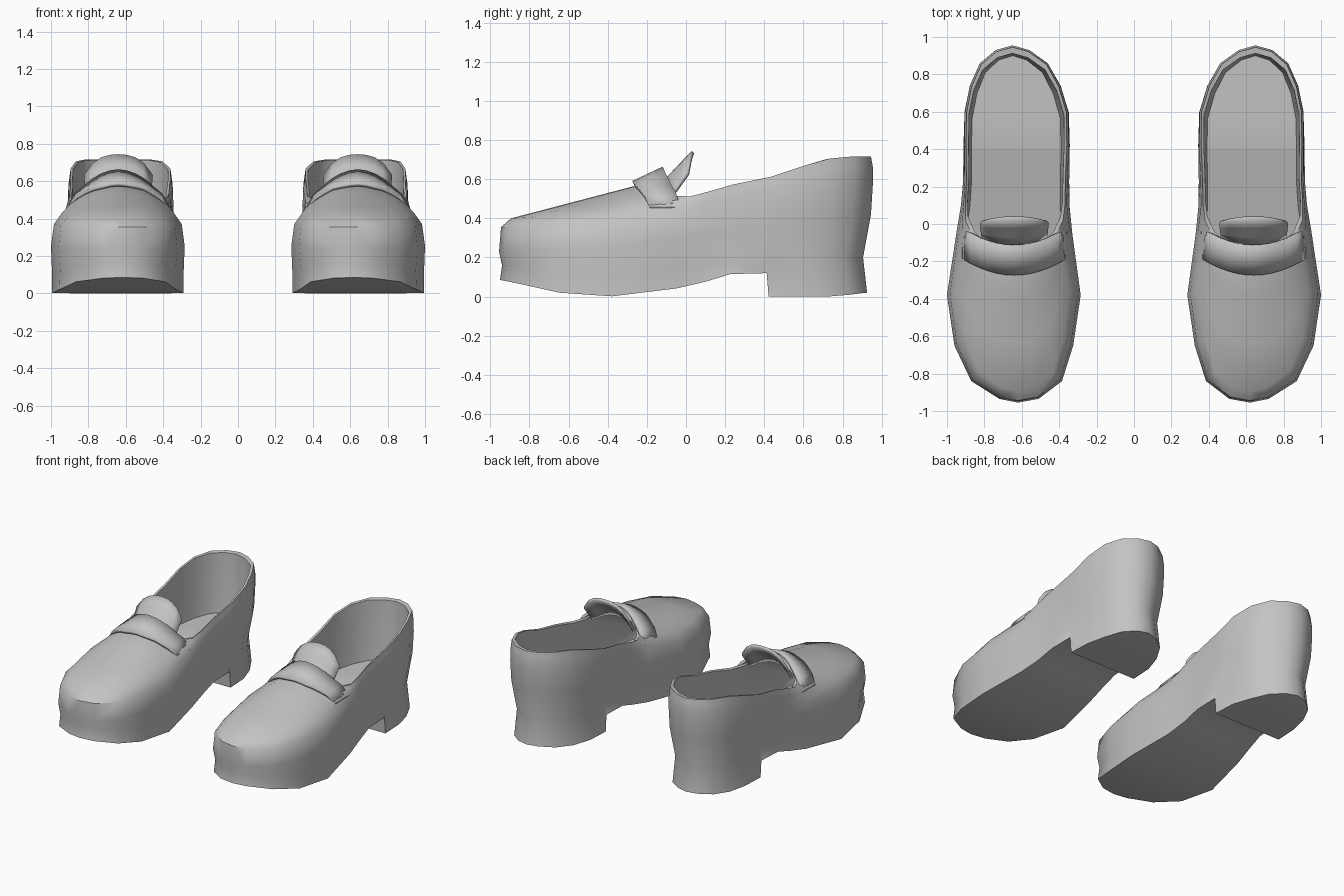
import bpy
import bmesh
from mathutils import Vector
from mathutils.bvhtree import BVHTree

cube = bpy.data.objects.get("Cube")
if cube:
    bpy.data.objects.remove(cube, do_unlink=True)

grey = bpy.data.materials.new("plain_grey")
grey.use_nodes = True
grey.diffuse_color = (0.55, 0.55, 0.55, 1)
for node in grey.node_tree.nodes:
    if node.type == 'BSDF_PRINCIPLED':
        node.inputs["Base Color"].default_value = (0.55, 0.55, 0.55, 1)

CENTRE = 0.64

# Widest outline of one shoe, toe to heel: y, inner x, outer x
TOE, HEEL = (0.62, -0.955), (0.65, 0.955)
OUTLINE = [(-0.935, 0.51, 0.72), (-0.84, 0.385, 0.87), (-0.65, 0.325, 0.96),
           (-0.38, 0.285, 1.0), (-0.05, 0.33, 0.95), (0.1, 0.345, 0.925),
           (0.23, 0.345, 0.915), (0.42, 0.34, 0.915), (0.43, 0.34, 0.915),
           (0.6, 0.345, 0.91), (0.74, 0.39, 0.88), (0.86, 0.46, 0.825),
           (0.93, 0.56, 0.74)]

# Profiles along the shoe: (y, value)
SOLE = [(-0.95, 0.085), (-0.83, 0.06), (-0.65, 0.02), (-0.4, 0), (-0.15, 0.02),
        (0.08, 0.07), (0.23, 0.115), (0.42, 0.12), (0.43, 0), (0.78, 0), (0.95, 0.02)]
SOLE_INSET = [(-0.95, 0.005), (-0.4, 0.005), (0.1, 0.01), (0.95, 0.03)]
WELT = [(-0.95, 0.16), (-0.4, 0.1), (0.1, 0.16), (0.43, 0.2)]
WELT_INSET = [(-0.95, 0.015), (-0.4, 0.005), (0.1, 0.02), (0.43, 0.03), (0.95, 0.05)]
BELLY = [(-0.95, 0.23), (-0.4, 0.25), (0.43, 0.37), (0.95, 0.42)]
BELLY_INSET = [(-0.95, 0), (0.1, 0), (0.95, 0.01)]
SHOULDER = [(-0.95, 0.355), (-0.4, 0.37), (0, 0.38), (0.43, 0.48), (0.95, 0.58)]
SHOULDER_INSET = [(-0.95, 0.01), (-0.4, 0.015), (0.1, 0.01), (0.95, 0)]
EDGE = [(-0.95, 0.4), (-0.6, 0.418), (-0.38, 0.43), (-0.05, 0.45), (0.43, 0.56), (0.95, 0.66)]
EDGE_INSET = [(-0.95, 0.06), (-0.4, 0.055), (-0.05, 0.03), (0.1, 0.015), (0.95, 0)]
RIM = [(-0.95, 0.6), (-0.84, 0.575), (-0.65, 0.54), (-0.38, 0.515), (-0.05, 0.512),
       (0.1, 0.535), (0.23, 0.572), (0.43, 0.612), (0.7, 0.7), (0.82, 0.716), (0.95, 0.716)]
RIM_Y = [(-0.955, -0.13), (-0.84, -0.125), (-0.65, -0.11), (-0.38, -0.07),
         (-0.05, 0.02), (0.1, 0.11), (0.955, 0.945)]
RIM_WIDTH = [(-0.95, 0.5), (-0.65, 0.58), (-0.38, 0.62), (-0.05, 0.84), (0.1, 0.92), (0.95, 0.96)]
INSOLE = [(-0.95, 0.14), (-0.4, 0.1), (0.1, 0.2), (0.43, 0.27), (0.95, 0.28)]


def at(profile, y):
    """Linear value of a profile at y."""
    if y <= profile[0][0]:
        return profile[0][1]
    for (a, u), (b, v) in zip(profile, profile[1:]):
        if y <= b:
            return u + (v - u) * (y - a) / (b - a)
    return profile[-1][1]


LOOP = ([TOE] + [(i, y) for y, i, o in OUTLINE] + [HEEL]
        + [(o, y) for y, i, o in reversed(OUTLINE)])
COUNT, HALF = len(LOOP), len(OUTLINE)


def inset_ring(inset, height, lift=0.0):
    """The outline drawn in by an inset profile, at a height profile."""
    ring = []
    for x, y in LOOP:
        d = at(inset, y)
        ring.append(Vector((CENTRE + (x - CENTRE) * (1 - d / 0.33),
                            y * (1 - d / 0.95), at(height, y) + lift)))
    return ring


def shoe_rings():
    outer = [inset_ring(SOLE_INSET, SOLE), inset_ring(WELT_INSET, WELT),
             inset_ring(BELLY_INSET, BELLY), inset_ring(SHOULDER_INSET, SHOULDER),
             inset_ring(EDGE_INSET, EDGE)]
    rim = [Vector((CENTRE + (x - CENTRE) * at(RIM_WIDTH, y), at(RIM_Y, y), at(RIM, y)))
           for x, y in LOOP]
    vamp = [[a.lerp(b, f) for a, b in zip(outer[-1], rim)] for f in (1 / 3, 2 / 3)]
    lip = [Vector((CENTRE + (p.x - CENTRE) * 0.95,
                   0.4 + (p.y - 0.4) * 0.94, p.z - 0.004)) for p in rim]
    lining = inset_ring([(0, 0.045)], INSOLE, 0.1)
    floor = inset_ring([(0, 0.055)], INSOLE)
    return outer + vamp + [rim, lip, lining, floor]


def finish(name, bm, side):
    """Place a mesh on one side and shade it smooth with sharp edges."""
    for v in bm.verts:
        v.co.x *= side
    bmesh.ops.recalc_face_normals(bm, faces=bm.faces)
    mesh = bpy.data.meshes.new(name)
    bm.to_mesh(mesh)
    bm.free()
    mesh.materials.append(grey)
    obj = bpy.data.objects.new(name, mesh)
    bpy.context.collection.objects.link(obj)
    bpy.ops.object.select_all(action='DESELECT')
    obj.select_set(True)
    bpy.context.view_layer.objects.active = obj
    bpy.ops.object.shade_smooth_by_angle(angle=0.75)
    return obj


def shoe_body(name, side):
    bm = bmesh.new()
    rings = [[bm.verts.new(p) for p in ring] for ring in shoe_rings()]
    for low, high in zip(rings, rings[1:]):
        for i in range(COUNT):
            j = (i + 1) % COUNT
            bm.faces.new((low[i], low[j], high[j], high[i]))
    # Outsole with its heel step, and the insole, as strips across the shoe
    for ring in (rings[0], rings[-1]):
        bm.faces.new((ring[0], ring[1], ring[-1]))
        for i in range(1, HALF):
            bm.faces.new((ring[i], ring[i + 1], ring[COUNT - i - 1], ring[COUNT - i]))
        bm.faces.new(ring[HALF:HALF + 3])
    bmesh.ops.recalc_face_normals(bm, faces=bm.faces)
    tree = BVHTree.FromBMesh(bm)
    finish(name, bm, side)
    return tree


def sheet(name, side, point, across, along, thickness):
    """A curved sheet from point(u, v), u in -1..1 and v in 0..1."""
    bm = bmesh.new()
    rows = [[bm.verts.new(point(2 * i / across - 1, j / along)) for i in range(across + 1)]
            for j in range(along + 1)]
    for a, b in zip(rows, rows[1:]):
        for i in range(across):
            bm.faces.new((a[i], a[i + 1], b[i + 1], b[i]))
    obj = finish(name, bm, side)
    solid = obj.modifiers.new("thickness", 'SOLIDIFY')
    solid.thickness = thickness
    solid.offset = 0


def tongue_point(u, v):
    base = Vector((CENTRE + 0.17 * u, -0.12 + 0.05 * u * u, 0.575 - 0.06 * u * u))
    tip = Vector((CENTRE + 0.18 * u, 0.035 - 0.025 * u * u, 0.738 - 0.05 * u * u - 0.06 * u ** 4))
    return base.lerp(tip, v)


for label, side in (("left", 1), ("right", -1)):
    tree = shoe_body(label + "_shoe_body", side)

    def strap_point(u, v):
        t = abs(u)
        front = Vector((0, -0.27 + 0.085 * t * t, 0.582 - 0.015 * t - 0.12 * t ** 2.2))
        back = Vector((0, -0.115 + 0.09 * t * t, 0.655 - 0.02 * t - 0.185 * t ** 2.2))
        p = front.lerp(back, v)
        p.x = CENTRE + 0.272 * u
        # Keep the strap lying on the vamp
        hit = tree.ray_cast(Vector((p.x, p.y, 2)), Vector((0, 0, -1)))[0]
        if hit and t < 0.9:
            p.z = max(p.z, hit.z + 0.014)
        return p

    sheet(label + "_strap", side, strap_point, 12, 2, 0.02)
    sheet(label + "_tongue", side, tongue_point, 8, 3, 0.018)
